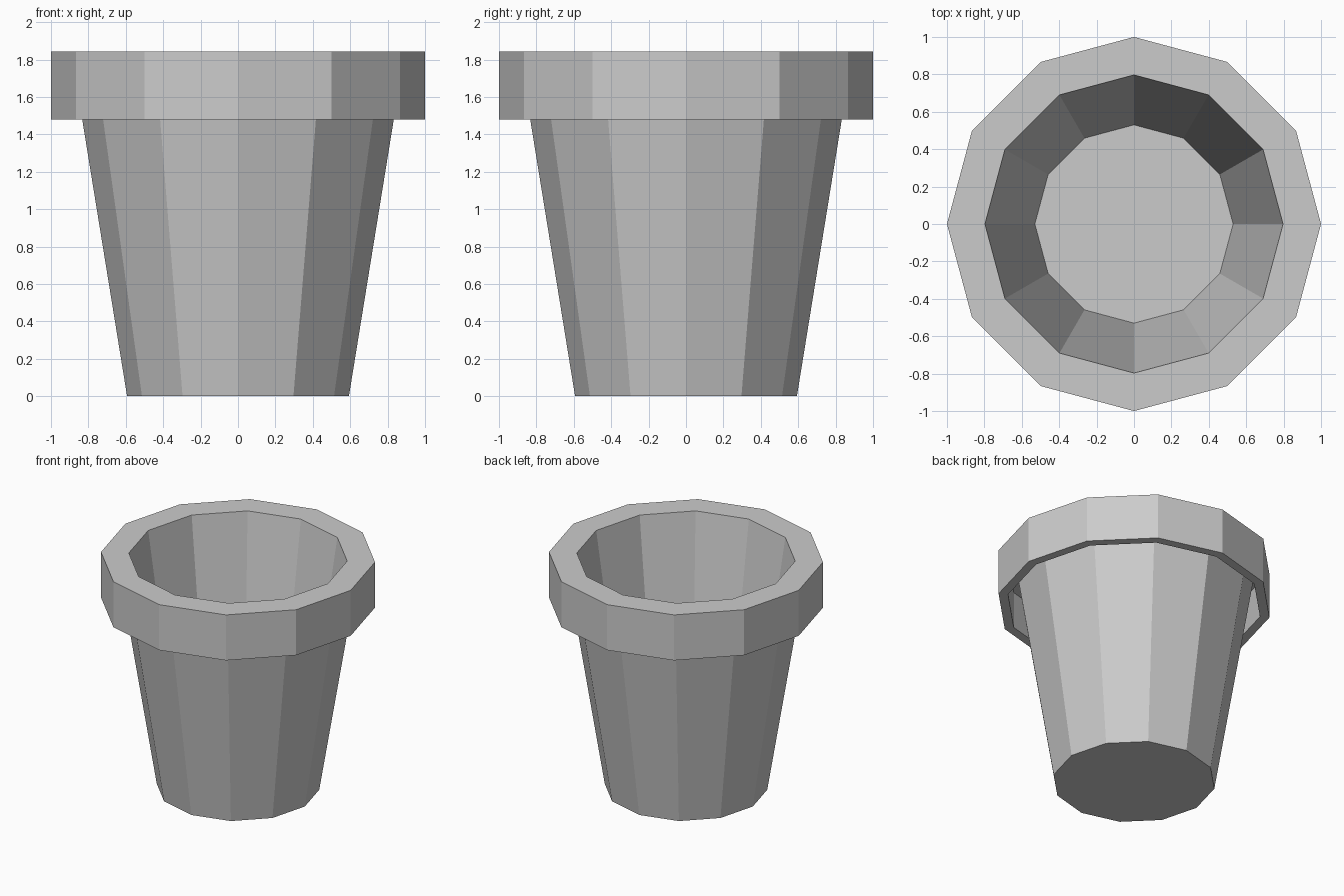
import bpy, bmesh, math

if "Cube" in bpy.data.objects:
    bpy.data.objects.remove(bpy.data.objects["Cube"])

SIDES = 12


def lathe(name, profile):
    """Revolve (radius, z) points into a flat-sided solid; radius 0 closes to a centre face."""
    bm = bmesh.new()
    rings = []
    for r, z in profile:
        rings.append([bm.verts.new((r * math.cos(2 * math.pi * i / SIDES),
                                    r * math.sin(2 * math.pi * i / SIDES), z))
                      for i in range(SIDES)])
    for a, b in zip(rings, rings[1:]):
        for i in range(SIDES):
            j = (i + 1) % SIDES
            bm.faces.new((a[i], a[j], b[j], b[i]))
    # underside and inner floor
    bm.faces.new(rings[0][::-1])
    bm.faces.new(rings[-1])
    bmesh.ops.recalc_face_normals(bm, faces=bm.faces[:])
    mesh = bpy.data.meshes.new(name)
    bm.to_mesh(mesh)
    bm.free()
    obj = bpy.data.objects.new(name, mesh)
    bpy.context.collection.objects.link(obj)
    return obj


# Thin-walled pot: tapered outside, hollow overhanging collar, tapered inside
lathe("flower_pot", [
    (0.593, 0.0),     # base
    (0.88, 1.77),     # outer wall, up inside the collar
    (0.93, 1.77),     # roof of the collar gap
    (0.93, 1.478),    # collar inside
    (1.0, 1.478),     # collar lip
    (1.0, 1.843),     # collar outside
    (0.797, 1.843),   # mouth
    (0.53, 0.07),     # inner floor
])
